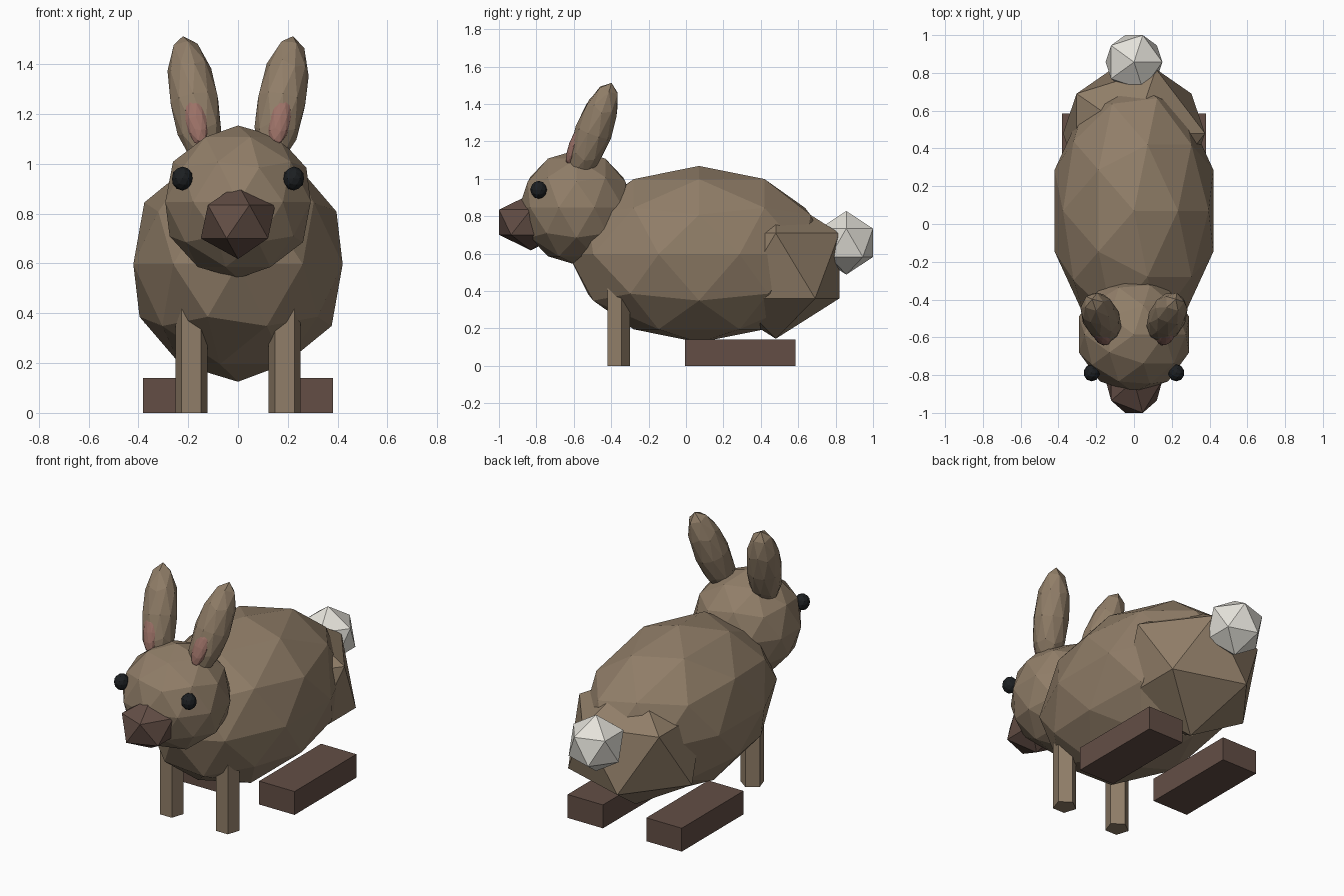
import bpy
from math import radians

cube = bpy.data.objects.get("Cube")
if cube:
    bpy.data.objects.remove(cube, do_unlink=True)


def material(name, r, g, b):
    mat = bpy.data.materials.new(name)
    mat.use_nodes = True
    mat.diffuse_color = (r, g, b, 1)
    mat.node_tree.nodes["Principled BSDF"].inputs["Base Color"].default_value = (r, g, b, 1)
    return mat


fur = material("fur_brown", 0.28, 0.207, 0.138)
dark = material("dark_brown", 0.125, 0.076, 0.06)
pink = material("ear_pink", 0.33, 0.165, 0.135)
white = material("tail_white", 0.78, 0.76, 0.70)
black = material("eye_black", 0.012, 0.014, 0.016)


def finish(name, mat):
    ob = bpy.context.object
    ob.name = ob.data.name = name
    ob.data.materials.append(mat)
    return ob


def ball(name, mat, loc, size, detail=2, tilt=(0, 0, 0)):
    """Faceted ellipsoid with the given half sizes."""
    bpy.ops.mesh.primitive_ico_sphere_add(
        subdivisions=detail, radius=1, location=loc,
        rotation=[radians(a) for a in tilt])
    bpy.context.object.scale = size
    return finish(name, mat)


# Trunk, haunches and tail
ball("body", fur, (0, 0.07, 0.597), (0.442, 0.70, 0.472))
ball("haunches", fur, (0, 0.48, 0.535), (0.42, 0.40, 0.39), 1)
ball("tail", white, (0, 0.857, 0.658), (0.168, 0.168, 0.17), 1)

# Head and muzzle
ball("head", fur, (0, -0.585, 0.847), (0.307, 0.307, 0.307))
ball("muzzle", dark, (0, -0.83, 0.768), (0.167, 0.20, 0.15), 1)

# Paired parts
for side, s in (("left", 1), ("right", -1)):
    lean = (-20, s * 10, 0)
    ball(side + "_eye", black, (s * 0.224, -0.788, 0.941), (0.043, 0.045, 0.048))
    ball(side + "_ear", fur, (s * 0.175, -0.495, 1.25), (0.1, 0.1, 0.284), 2, lean)
    ball(side + "_inner_ear", pink, (s * 0.168, -0.594, 1.18), (0.045, 0.032, 0.115), 2, lean)

    # Five-sided front leg
    bpy.ops.mesh.primitive_cylinder_add(
        vertices=5, radius=0.067, depth=0.46, location=(s * 0.187, -0.366, 0.23))
    finish(side + "_front_leg", fur)

    # Long block hind foot
    bpy.ops.mesh.primitive_cube_add(size=1, location=(s * 0.263, 0.29, 0.0705))
    bpy.context.object.scale = (0.236, 0.59, 0.141)
    finish(side + "_hind_foot", dark)
